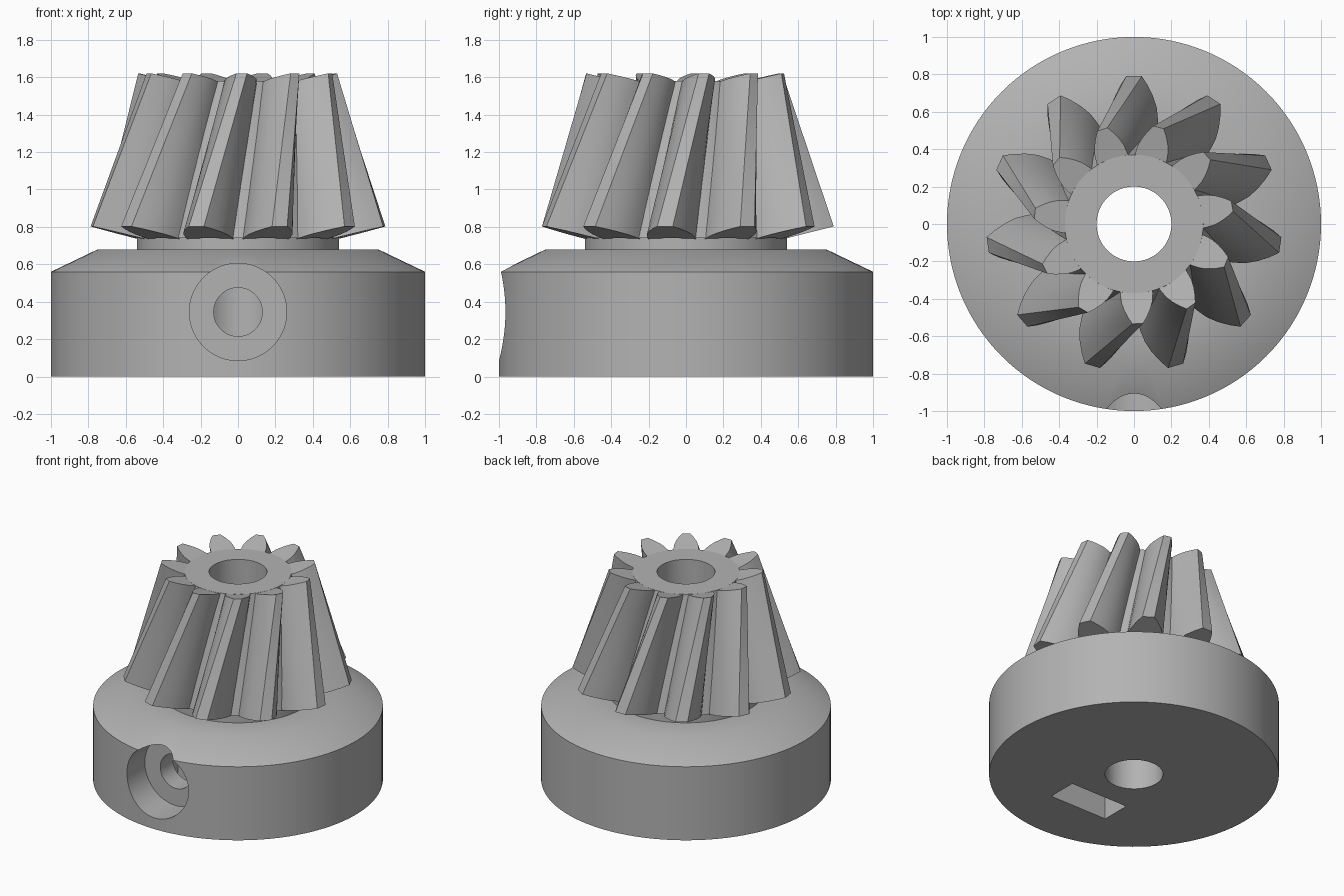
import bpy, bmesh, math
from mathutils import Matrix, Vector

cube = bpy.data.objects.get("Cube")
if cube:
    bpy.data.objects.remove(cube, do_unlink=True)

grey = bpy.data.materials.new("plain grey")
grey.use_nodes = True
COLOUR = (0.45, 0.45, 0.45, 1)
grey.diffuse_color = COLOUR
grey.node_tree.nodes["Principled BSDF"].inputs["Base Color"].default_value = COLOUR

BORE = 0.2
SCREW_Z = 0.345
TEETH = 11
APEX = 3.32          # point where the tooth lines converge
TOP_SCALE = 0.675
TWIST = math.radians(18.5)


def finish(bm, name):
    bmesh.ops.recalc_face_normals(bm, faces=bm.faces)
    mesh = bpy.data.meshes.new(name)
    bm.to_mesh(mesh)
    bm.free()
    mesh.materials.append(grey)
    ob = bpy.data.objects.new(name, mesh)
    bpy.context.collection.objects.link(ob)
    return ob


def lathe(name, profile, steps=128):
    """Spin a closed (radius, z) outline around the z axis."""
    bm = bmesh.new()
    rings = []
    for i in range(steps):
        a = math.tau * i / steps
        rings.append([bm.verts.new((r * math.cos(a), r * math.sin(a), z)) for r, z in profile])
    n = len(profile)
    for i in range(steps):
        a, b = rings[i], rings[(i + 1) % steps]
        for j in range(n):
            k = (j + 1) % n
            bm.faces.new((a[j], b[j], b[k], a[k]))
    return finish(bm, name)


def smooth(ob, angle=30):
    bpy.ops.object.select_all(action="DESELECT")
    ob.select_set(True)
    bpy.context.view_layer.objects.active = ob
    bpy.ops.object.shade_smooth_by_angle(angle=math.radians(angle))


def cut(ob, cutter):
    """Subtract the cutter, then remove it."""
    bpy.context.view_layer.objects.active = ob
    mod = ob.modifiers.new("cut", "BOOLEAN")
    mod.operation = "DIFFERENCE"
    mod.solver = "EXACT"
    mod.object = cutter
    bpy.ops.object.modifier_apply(modifier=mod.name)
    bpy.data.objects.remove(cutter, do_unlink=True)


def rod(name, radius, y0, y1):
    """Cylinder along y at the screw height."""
    bm = bmesh.new()
    place = Matrix.Translation((0, (y0 + y1) / 2, SCREW_Z)) @ Matrix.Rotation(math.pi / 2, 4, "X")
    bmesh.ops.create_cone(bm, cap_ends=True, segments=64, radius1=radius, radius2=radius,
                          depth=y1 - y0, matrix=place)
    return finish(bm, name)


def box(name, size, centre):
    bm = bmesh.new()
    bmesh.ops.create_cube(bm, size=1, matrix=Matrix.Translation(centre) @ Matrix.Diagonal((*size, 1)))
    return finish(bm, name)


# Hub with chamfered shoulder and collar
hub = lathe("hub", [(BORE, 0), (1, 0), (1, 0.56), (0.75, 0.68), (0.54, 0.68), (0.54, 0.74), (BORE, 0.74)])

# Screw recess, screw hole and nut slot
cut(hub, rod("recess_cutter", 0.26, -1.2, -0.75))
cut(hub, rod("screw_cutter", 0.13, -0.9, 0))
cut(hub, box("slot_cutter", (0.485, 0.225, 0.8), (0, -0.486, 0.19)))
smooth(hub)

# Tapered core that carries the teeth
core = lathe("gear_core", [(BORE, 0.74), (0.55, 0.74), (0.37, 1.58), (BORE, 1.58)])
smooth(core)

# Half of the tooth outline at the large end: (radius, half width)
HALF = [(0.45, 0.13), (0.56, 0.128), (0.62, 0.122), (0.68, 0.103), (0.74, 0.074), (0.79, 0.042)]
outline = HALF + [(r, -w) for r, w in reversed(HALF)]


def tooth_point(r, w, angle, t):
    """Point on the straight line between the large and the twisted small end."""
    low = Vector((r, w, 0.745 + 0.25 * (r - 0.56)))
    high = Vector((r * TOP_SCALE, w * TOP_SCALE, APEX - (APEX - low.z) * TOP_SCALE))
    low = Matrix.Rotation(angle, 3, "Z") @ low
    high = Matrix.Rotation(angle + TWIST, 3, "Z") @ high
    return low.lerp(high, t)


# Twisted tapering teeth
bm = bmesh.new()
SECTIONS = 6
n = len(outline)
for k in range(TEETH):
    angle = math.pi / 2 + math.tau * k / TEETH
    rows = [[bm.verts.new(tooth_point(r, w, angle, s / SECTIONS)) for r, w in outline]
            for s in range(SECTIONS + 1)]
    for a, b in zip(rows, rows[1:]):
        for j in range(n):
            i = (j + 1) % n
            bm.faces.new((a[j], a[i], b[i], b[j]))
    bm.faces.new(rows[0])
    bm.faces.new(rows[-1])
teeth = finish(bm, "gear_teeth")
smooth(teeth)
